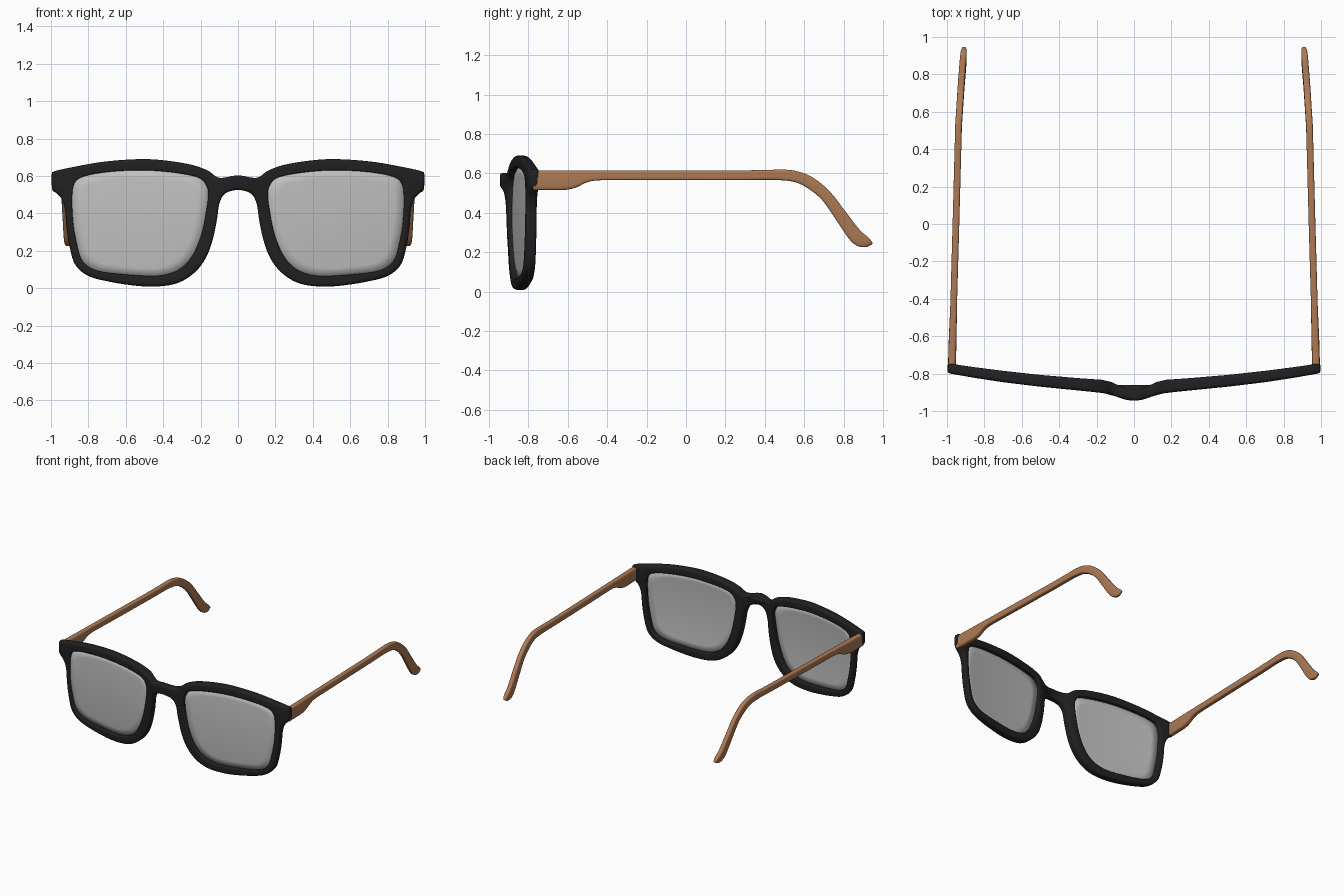
import bpy, bmesh, math
from mathutils import Vector

if "Cube" in bpy.data.objects:
    bpy.data.objects.remove(bpy.data.objects["Cube"])


def material(name, rgb):
    m = bpy.data.materials.new(name)
    m.diffuse_color = (*rgb, 1)
    m.use_nodes = True
    m.node_tree.nodes["Principled BSDF"].inputs["Base Color"].default_value = m.diffuse_color
    return m


BLACK = material("black_acetate", (0.015, 0.015, 0.016))
BROWN = material("brown_wood", (0.42, 0.195, 0.09))
GREY = material("grey_lens", (0.52, 0.52, 0.52))


def spline(pts, closed, steps=8):
    """Catmull-Rom curve through points of any dimension."""
    n, out = len(pts), []
    get = (lambda i: pts[i % n]) if closed else (lambda i: pts[max(0, min(n - 1, i))])
    for i in range(n if closed else n - 1):
        p = [get(i + k) for k in (-1, 0, 1, 2)]
        for s in range(steps):
            t = s / steps
            out.append([0.5 * (2 * b + (c - a) * t + (2 * a - 5 * b + 4 * c - d) * t * t
                               + (3 * b - a - 3 * c + d) * t ** 3) for a, b, c, d in zip(*p)])
    if not closed:
        out.append(list(pts[-1]))
    return out


def outline(pts, count):
    """Smooth closed outline, evenly resampled to count points."""
    raw = [Vector(p) for p in spline(pts, True, 12)]
    raw.append(raw[0])
    total = sum((b - a).length for a, b in zip(raw, raw[1:]))
    out, run, k = [], 0.0, 0
    for i in range(count):
        goal = total * i / count
        while run + (raw[k + 1] - raw[k]).length < goal:
            run += (raw[k + 1] - raw[k]).length
            k += 1
        seg = raw[k + 1] - raw[k]
        out.append(raw[k] + seg * ((goal - run) / max(seg.length, 1e-9)))
    return out


def interp(x, table):
    x = abs(x)
    for (a, u), (b, v) in zip(table, table[1:]):
        if x <= b:
            return u + (v - u) * (x - a) / (b - a)
    return table[-1][1]


def finish(bm, name, mat, angle=40, mirror=False, solid=0):
    bmesh.ops.recalc_face_normals(bm, faces=bm.faces[:])
    me = bpy.data.meshes.new(name)
    bm.to_mesh(me)
    bm.free()
    me.materials.append(mat)
    ob = bpy.data.objects.new(name, me)
    bpy.context.collection.objects.link(ob)
    bpy.ops.object.select_all(action='DESELECT')
    ob.select_set(True)
    bpy.context.view_layer.objects.active = ob
    bpy.ops.object.shade_smooth_by_angle(angle=math.radians(angle))
    if solid:
        s = ob.modifiers.new("thickness", 'SOLIDIFY')
        s.thickness, s.offset = solid, 0
    if mirror:
        ob.modifiers.new("mirror", 'MIRROR')
    return ob


def skin(bm, rings):
    for a, b in zip(rings, rings[1:]):
        for i in range(len(a)):
            j = (i + 1) % len(a)
            bm.faces.new((a[i], a[j], b[j], b[i]))


# Outlines in x, z (right half of the front, then the lens opening)
half = [(.10, .59), (.16, .628), (.25, .66), (.385, .682), (.52, .69), (.71, .677), (.87, .65),
        (.975, .627), (.995, .617), (.998, .6), (.995, .54), (.985, .52), (.945, .48),
        (.925, .42), (.917, .325), (.90, .22), (.87, .125), (.80, .065), (.69, .035),
        (.58, .017), (.49, .009), (.385, .013), (.30, .037), (.225, .09), (.17, .165),
        (.135, .26), (.112, .37), (.10, .45), (.07, .505)]
outer = [(0, .603)] + half + [(0, .525)] + [(-x, z) for x, z in reversed(half)]
hole = [(.165, .54), (.20, .585), (.28, .608), (.41, .625), (.545, .63), (.705, .62),
        (.825, .597), (.875, .56), (.887, .475), (.88, .34), (.862, .24), (.84, .16),
        (.80, .115), (.74, .09), (.625, .075), (.465, .065), (.375, .075), (.30, .11),
        (.24, .18), (.195, .29), (.17, .41), (.16, .49)]

# Wrap of the front: y of its front and back surface along x
FRONT = [(0, -.945), (.04, -.941), (.08, -.928), (.12, -.913), (.17, -.903), (.3, -.89),
         (.5, -.87), (.7, -.846), (.85, -.823), (1, -.797)]
BACK = [(0, -.888), (.04, -.882), (.08, -.864), (.12, -.845), (.17, -.833), (.3, -.824),
        (.5, -.807), (.7, -.785), (.85, -.766), (1, -.744)]

# Front frame: rounded edge loops, filled between outer edge and openings
bm = bmesh.new()
front_edges, back_edges = [], []
loops = [(outline(outer, 320), .017, 1),
         (outline(hole, 120), .008, -1),
         (outline([(-x, z) for x, z in reversed(hole)], 120), .008, 1)]
for pts, r, _ in loops:
    n = len(pts)
    area = sum(pts[i].x * pts[(i + 1) % n].y - pts[i].y * pts[(i + 1) % n].x for i in range(n))
    # direction into the frame material
    into = (1 if area > 0 else -1) * (1 if n == 320 else -1)
    prof = [(r * (1 - math.sin(a)), r * (1 - math.cos(a)))
            for a in (math.pi / 2 * k / 4 for k in range(5))]
    rings = []
    for table, sign, seq in ((FRONT, 1, prof), (BACK, -1, prof[::-1])):
        for off, dy in seq:
            ring = []
            for i, p in enumerate(pts):
                t = (pts[(i + 1) % n] - pts[i - 1]).normalized()
                q = p + Vector((-t.y, t.x)) * into * off
                ring.append(bm.verts.new((q.x, interp(q.x, table) + sign * dy, q.y)))
            rings.append(ring)
    skin(bm, rings)
    for ring, store in ((rings[0], front_edges), (rings[-1], back_edges)):
        store += [bm.edges.get((ring[i], ring[(i + 1) % n])) for i in range(n)]
for edges in (front_edges, back_edges):
    bmesh.ops.triangle_fill(bm, edges=edges, use_beauty=True, normal=(0, 1, 0))
finish(bm, "front_frame", BLACK)

# Lenses: gently curved plates set into the openings
bm = bmesh.new()
rim = outline(hole, 80)
c = Vector((.53, .35))


def lens_point(p):
    d = p.x - .17
    return (p.x, -.879 + .0587 * d + .07 * d * d + .15 * (p.y - .35) ** 2, p.y)


rings = [[bm.verts.new(lens_point(c + (p - c) * s)) for p in rim]
         for s in (1.025, .85, .65, .45, .25, .1)]
skin(bm, rings)
bm.faces.new(rings[-1])
finish(bm, "lenses", GREY, mirror=True, solid=.008)

# Temples: rounded bar, deeper at the hinge, curving down to the ear tip
# (top y, top z, bottom y, bottom z, half width)
stations = [(-.775, .615, -.775, .515, .021), (-.69, .615, -.69, .515, .021),
            (-.62, .615, -.62, .515, .021), (-.56, .615, -.56, .527, .02),
            (-.50, .615, -.50, .555, .019), (-.43, .615, -.43, .565, .018),
            (-.25, .615, -.25, .565, .018), (0, .615, 0, .565, .018),
            (.25, .615, .25, .565, .018), (.40, .617, .40, .567, .018),
            (.50, .619, .48, .565, .018), (.575, .608, .555, .555, .018),
            (.65, .575, .62, .523, .018), (.73, .508, .69, .465, .018),
            (.805, .412, .752, .378, .018), (.88, .315, .825, .27, .018),
            (.925, .275, .865, .234, .017), (.944, .252, .90, .225, .013),
            (.946, .241, .922, .228, .006)]
CENTRE = [(0, .974), (.775, .952), (1.3, .938), (1.5, .925), (1.75, .905)]
bm = bmesh.new()
rings = []
for ty, tz, by, bz, w in spline(stations, False, 4):
    top, bot = Vector((ty, tz)), Vector((by, bz))
    mid, arm = (top + bot) / 2, (top - bot) / 2
    xc = interp(max(0, mid.x + .775), CENTRE)
    ring = []
    for k in range(20):
        a = 2 * math.pi * (k + .5) / 20
        u, v = (math.copysign(abs(f) ** .45, f) for f in (math.cos(a), math.sin(a)))
        q = mid + arm * v
        ring.append(bm.verts.new((xc + w * u, q.x, q.y)))
    rings.append(ring)
skin(bm, rings)
bm.faces.new(rings[0])
bm.faces.new(rings[-1])
finish(bm, "temples", BROWN, angle=50, mirror=True)
